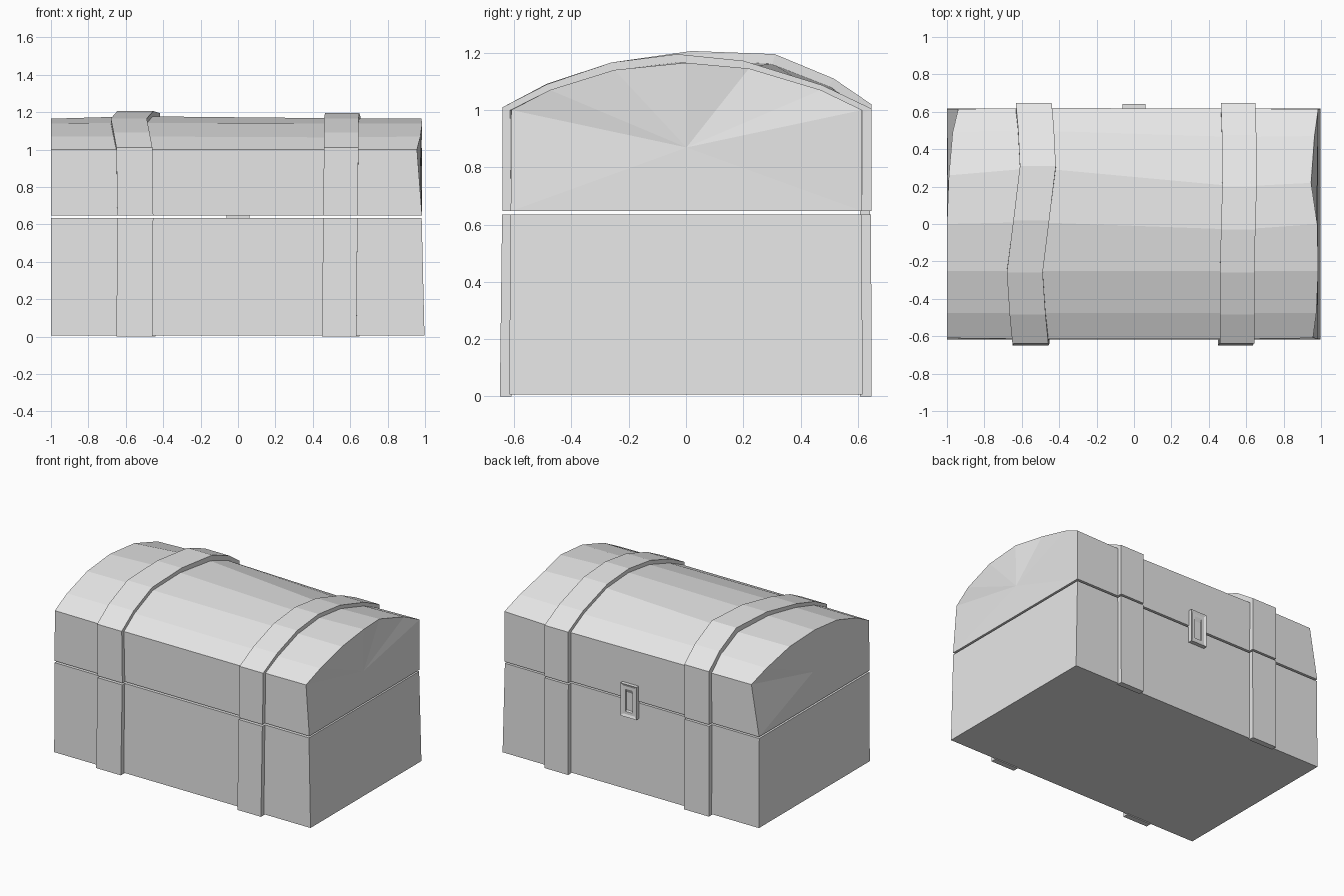
import bpy
import bmesh

cube = bpy.data.objects.get("Cube")
if cube:
    bpy.data.objects.remove(cube, do_unlink=True)

GREY = (0.8, 0.8, 0.8, 1.0)
grey = bpy.data.materials.new("plain grey")
grey.use_nodes = True
grey.diffuse_color = GREY
grey.node_tree.nodes["Principled BSDF"].inputs["Base Color"].default_value = GREY


def finish(name, bm):
    """Turn a bmesh into a named, flat shaded grey object."""
    mesh = bpy.data.meshes.new(name)
    bm.to_mesh(mesh)
    bm.free()
    mesh.materials.append(grey)
    obj = bpy.data.objects.new(name, mesh)
    bpy.context.collection.objects.link(obj)
    return obj


def loft(name, rings, poke=False):
    """Skin closed rings together and cap both ends."""
    bm = bmesh.new()
    loops = [[bm.verts.new(p) for p in ring] for ring in rings]
    n = len(loops[0])
    for a, b in zip(loops, loops[1:]):
        for i in range(n):
            j = (i + 1) % n
            bm.faces.new((a[i], a[j], b[j], b[i]))
    caps = [bm.faces.new(loops[0]), bm.faces.new(loops[-1])]
    if poke:
        bmesh.ops.poke(bm, faces=caps)
    bmesh.ops.recalc_face_normals(bm, faces=bm.faces)
    return finish(name, bm)


def band(name, path, width, thickness):
    """Strap running along a path of (x, y, z), thickened inwards."""
    bm = bmesh.new()
    rows = [(bm.verts.new(p), bm.verts.new((p[0] + width, p[1], p[2]))) for p in path]
    for (a, b), (c, d) in zip(rows, rows[1:]):
        bm.faces.new((a, b, d, c))
    obj = finish(name, bm)
    mod = obj.modifiers.new("thickness", 'SOLIDIFY')
    mod.thickness = thickness
    mod.offset = -1
    return obj


# Chest body, leaning out a touch at the lower right
SEAM, LIP = 0.635, 0.647


def body_ring(z, right, depth):
    return [(-1, -depth, z), (right, -depth, z), (right, depth, z), (-1, depth, z)]


loft("chest_body", [body_ring(0.006, 0.997, 0.617), body_ring(SEAM, 0.982, 0.613)])

# Domed lid: arch profiles (x, y, z) from front to back
left_end = [(-1, -0.61, 1.0), (-1, -0.475, 1.07), (-1, -0.25, 1.14), (-1, 0, 1.165),
            (-0.99, 0.26, 1.145), (-0.97, 0.49, 1.075), (-0.94, 0.615, 1.0)]
left_arch = [(-0.55, -0.615, 1.0), (-0.57, -0.475, 1.07), (-0.58, -0.25, 1.143), (-0.55, 0.01, 1.178),
             (-0.52, 0.3, 1.163), (-0.53, 0.5, 1.085), (-0.54, 0.62, 1.0)]
right_arch = [(0.55, -0.615, 1.0), (0.55, -0.475, 1.065), (0.55, -0.25, 1.14), (0.56, -0.03, 1.167),
              (0.56, 0.2, 1.145), (0.56, 0.465, 1.062), (0.56, 0.617, 0.99)]
right_end = [(0.957, -0.61, 1.0), (0.975, -0.475, 1.07), (0.985, -0.25, 1.14), (0.98, 0, 1.165),
             (0.947, 0.22, 1.145), (0.965, 0.47, 1.07), (0.985, 0.615, 1.0)]
rings = []
for x, arch in ((-1, left_end), (-0.55, left_arch), (0.55, right_arch), (0.984, right_end)):
    rings.append([(x, -0.612, LIP)] + arch + [(x, 0.615, LIP)])
loft("chest_lid", rings, poke=True)

# Lid straps, the left one slightly crooked
left_path = [(-0.645, -0.64, LIP), (-0.65, -0.64, 1.01), (-0.665, -0.485, 1.092), (-0.68, -0.26, 1.166),
             (-0.645, 0.02, 1.206), (-0.61, 0.31, 1.195), (-0.62, 0.515, 1.11),
             (-0.632, 0.647, 1.02), (-0.632, 0.647, LIP)]
right_path = [(0.455, -0.64, LIP), (0.46, -0.64, 1.01), (0.46, -0.485, 1.09), (0.46, -0.26, 1.166),
              (0.465, -0.03, 1.195), (0.472, 0.2, 1.172), (0.47, 0.475, 1.087),
              (0.465, 0.647, 1.005), (0.465, 0.647, LIP)]
for side, path, width in (("left", left_path, 0.192), ("right", right_path, 0.184)):
    band(side + "_lid_strap", path, width, 0.04)
    # Matching straps down the front and back of the body
    fx, bx = path[0][0], path[-1][0]
    band(side + "_front_strap", [(fx - 0.005, -0.65, 0.0), (fx, -0.642, SEAM)], width, 0.04)
    band(side + "_back_strap", [(bx, 0.646, SEAM), (bx, 0.648, 0.0)], width, 0.04)

# Latch plate with a raised rim and a keyhole slot
bm = bmesh.new()
bmesh.ops.create_cube(bm, size=1)
for v in bm.verts:
    v.co = (v.co.x * 0.125, 0.625 + v.co.y * 0.034, 0.64 + v.co.z * 0.23)
panel = max(bm.faces, key=lambda f: f.calc_center_median().y)
for margin, drop in ((0.024, 0.007), (0.027, 0.0), (0.0005, 0.012)):
    bmesh.ops.inset_region(bm, faces=[panel], thickness=margin)
    for v in panel.verts:
        v.co.y -= drop
# Shorten the slot into a narrow upright bar
for v in panel.verts:
    v.co.z = 0.63 + (v.co.z - 0.64) * 0.8
finish("latch", bm)
